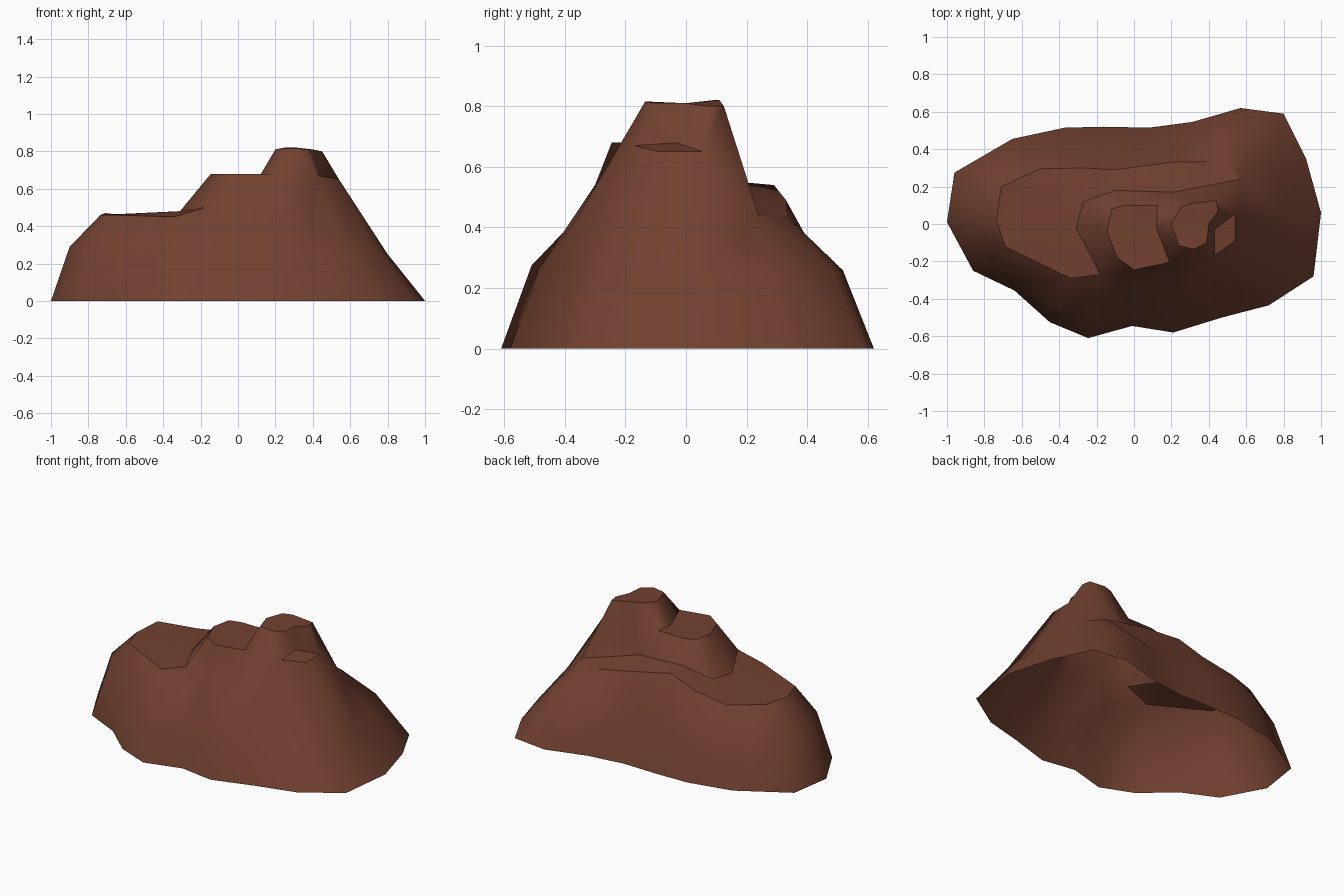
import bpy, bmesh
from mathutils import Vector
from mathutils.geometry import delaunay_2d_cdt

if "Cube" in bpy.data.objects:
    bpy.data.objects.remove(bpy.data.objects["Cube"])

# Footprint of the rock on the ground
footprint = [(1, .06), (.92, .35), (.8, .59), (.57, .62), (.31, .545), (.08, .515), (-.16, .52),
             (-.37, .515), (-.65, .455), (-.96, .275), (-1, .01), (-.86, -.25), (-.64, -.355),
             (-.45, -.525), (-.245, -.61), (-.01, -.545), (.21, -.58), (.47, -.5), (.72, -.435),
             (.96, -.28)]
base = [(x, y, 0) for x, y in footprint]
# Shoulder: where the steep foot turns into the slope
shoulder = [(x * .85 - .05, y * .835, .27 - .02 * x) for x, y in footprint]

# Rims of the terraces
low_ledge = [(.57, .24, .44), (.49, .335, .435), (.2, .33, .49), (-.1, .29, .54), (-.27, .3, .48),
             (-.5, .295, .445), (-.71, .2, .47), (-.735, .02, .46), (-.69, -.12, .46),
             (-.34, -.29, .45), (-.18, -.27, .5), (-.31, -.02, .48), (-.27, .12, .485),
             (-.1, .18, .55), (.21, .17, .53)]
mid_ledge = [(.125, .1, .68), (-.05, .1, .68), (-.12, .08, .68), (-.145, -.04, .68),
             (-.09, -.18, .68), (0, -.245, .68), (.19, -.205, .68), (.12, -.02, .675)]
summit = [(.2, 0, .81), (.25, .09, .82), (.31, .11, .82), (.44, .125, .8), (.45, .07, .8),
          (.4, 0, .81), (.39, -.1, .81), (.32, -.135, .815), (.24, -.115, .815)]
side_step = [(.43, -.03, .68), (.54, .055, .65), (.54, -.09, .65), (.43, -.17, .67)]
# Hollow in the front slope
front_slope = [(0, -.3, .54), (-.12, -.38, .41), (.25, -.36, .43)]

# Join the contour lines into one open-bottomed shell
pts, lines, sharp = [], [], set()
for ring, crease in ((base, False), (shoulder, False), (low_ledge, True),
                     (mid_ledge, True), (summit, True), (side_step, True)):
    s, n = len(pts), len(ring)
    pts += ring
    pairs = [(s + i, s + (i + 1) % n) for i in range(n)]
    lines += pairs
    if crease:
        sharp |= {frozenset(p) for p in pairs}
pts += front_slope

vs, _, faces, orig, _, _ = delaunay_2d_cdt([Vector(p[:2]) for p in pts], lines, [], 1, 1e-5)
bm = bmesh.new()
src = [o[0] if o else None for o in orig]
bv = [bm.verts.new((v.x, v.y, pts[i][2] if i is not None else .4)) for v, i in zip(vs, src)]
bm.verts.index_update()
for f in faces:
    face = bm.faces.new([bv[i] for i in f])
    face.normal_update()
    if face.normal.z < 0:
        face.normal_flip()
    face.smooth = True
for e in bm.edges:
    if frozenset(src[v.index] for v in e.verts) in sharp:
        e.smooth = False

me = bpy.data.meshes.new("rock_hill")
bm.to_mesh(me)
bm.free()
rock = bpy.data.materials.new("brown_rock")
rock.diffuse_color = (.17, .053, .03, 1)
rock.use_nodes = True
rock.node_tree.nodes["Principled BSDF"].inputs["Base Color"].default_value = rock.diffuse_color
me.materials.append(rock)
ob = bpy.data.objects.new("rock_hill", me)
bpy.context.collection.objects.link(ob)
